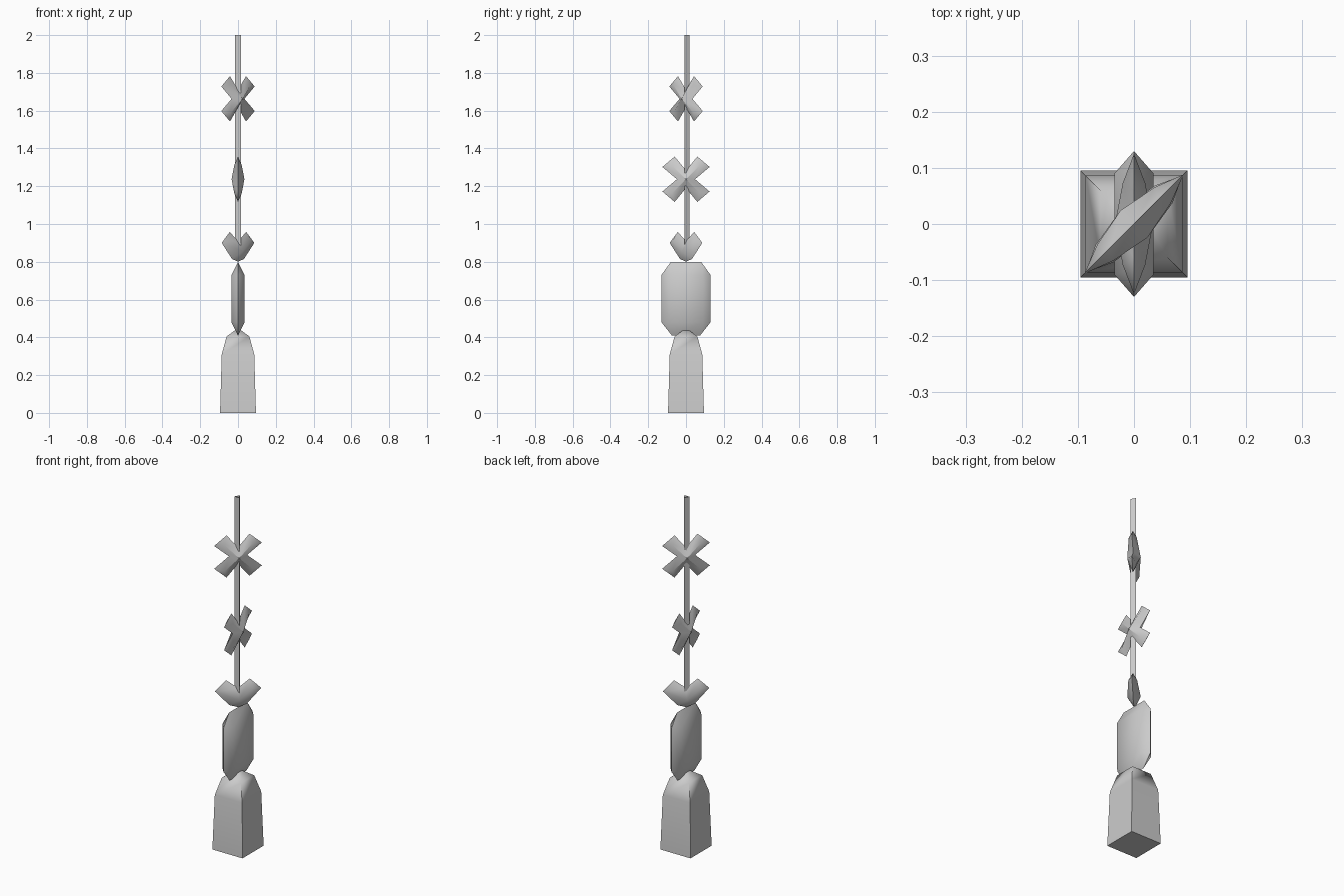
import bpy, math
from math import pi, sin, cos

if "Cube" in bpy.data.objects:
    bpy.data.objects.remove(bpy.data.objects["Cube"])


def make(name, verts, faces, angle=60, turn=0):
    me = bpy.data.meshes.new(name)
    me.from_pydata(verts, [], faces)
    me.validate()
    ob = bpy.data.objects.new(name, me)
    bpy.context.collection.objects.link(ob)
    ob.rotation_euler.z = turn
    bpy.ops.object.select_all(action='DESELECT')
    ob.select_set(True)
    bpy.context.view_layer.objects.active = ob
    bpy.ops.object.mode_set(mode='EDIT')
    bpy.ops.mesh.select_all(action='SELECT')
    bpy.ops.mesh.normals_make_consistent(inside=False)
    bpy.ops.object.mode_set(mode='OBJECT')
    bpy.ops.object.shade_smooth_by_angle(angle=math.radians(angle))
    return ob


def plate(name, outline, ridge, faces, z=0, turn=0):
    """Thin plate in the yz plane: sharp outline, raised ridge points on both sides.
    Faces index the outline first, then the ridge points (y, z, thickness)."""
    n, m = len(outline), len(ridge)
    verts = [(0, y, z + h) for y, h in outline]
    for s in (1, -1):
        verts += [(s * t, y, z + h) for y, h, t in ridge]
    back = [[i if i < n else i + m for i in reversed(f)] for f in faces]
    return make(name, verts, faces + back, 60, turn)


def cross(name, z, turn):
    # Four arms: each has a notch and two tip corners on the outline, one ridge end
    outline, ridge, faces = [], [], []
    for sy, sz in ((1, 1), (-1, 1), (-1, -1), (1, -1)):
        notch = (0.048, 0) if sy * sz > 0 else (0, 0.047)
        tips = [(0.125, 0.065), (0.06, 0.12)]
        if sy * sz < 0:
            tips.reverse()
        outline += [(y * sy, h * sz) for y, h in [notch] + tips]
        ridge.append((0.073 * sy, 0.073 * sz, 0.02))
    ridge.append((0, 0, 0.034))
    for k in range(4):
        a, r, c = 3 * k, 12 + k, 16
        faces += [[a, a + 1, r, c], [a + 1, a + 2, r], [a + 2, (a + 3) % 12, c, r]]
    return plate(name, outline, ridge, faces, z, turn)


# Square tapered base with a domed top
rings = [(0.095, 0), (0.086, 0.31), (0.06, 0.405), (0.016, 0.437)]
verts = [(sx * r, sy * r, z) for r, z in rings
         for sx, sy in ((-1, -1), (1, -1), (1, 1), (-1, 1))]
faces = [[3, 2, 1, 0], [12, 13, 14, 15]]
for k in range(3):
    for i in range(4):
        j = (i + 1) % 4
        faces.append([4 * k + i, 4 * k + j, 4 * k + 4 + j, 4 * k + 4 + i])
make("base", verts, faces, 50)

# Flat bevelled block standing on the base
outline = [(0.13, 0.48), (0.13, 0.73), (0.08, 0.8), (-0.08, 0.8),
           (-0.13, 0.73), (-0.13, 0.48), (-0.075, 0.41), (0.075, 0.41)]
ridge = [(0.09, 0.48, 0.035), (0.09, 0.73, 0.035),
         (-0.09, 0.73, 0.035), (-0.09, 0.48, 0.035)]
faces = [[8, 9, 10, 11], [0, 1, 9, 8], [1, 2, 9], [2, 3, 10, 9],
         [3, 4, 10], [4, 5, 11, 10], [5, 6, 11], [6, 7, 8, 11], [7, 0, 8]]
plate("block", outline, ridge, faces)

# Heart-shaped plate, set diagonally
outline = [(0, 0.8), (0.045, 0.815), (0.122, 0.90), (0.062, 0.958), (0, 0.91),
           (-0.062, 0.958), (-0.122, 0.90), (-0.045, 0.815)]
ridge = [(0, 0.855, 0.034), (0.075, 0.91, 0.022), (-0.075, 0.91, 0.022)]
faces = [[0, 1, 8], [1, 2, 9, 8], [2, 3, 9], [3, 4, 8, 9],
         [4, 5, 10, 8], [5, 6, 10], [6, 7, 8, 10], [7, 0, 8]]
plate("heart", outline, ridge, faces, 0, -pi / 4)

# Crosses: the lower faces sideways, the upper is diagonal
cross("lower_cross", 1.237, 0)
cross("upper_cross", 1.663, -pi / 4)

# Thin three-sided rod, open at the ends
r = 0.0175
verts = [(r * cos(pi / 2 + k * 2 * pi / 3), r * sin(pi / 2 + k * 2 * pi / 3), z)
         for z in (0.88, 2.0) for k in range(3)]
make("rod", verts, [[k, (k + 1) % 3, (k + 1) % 3 + 3, k + 3] for k in range(3)], 30)
